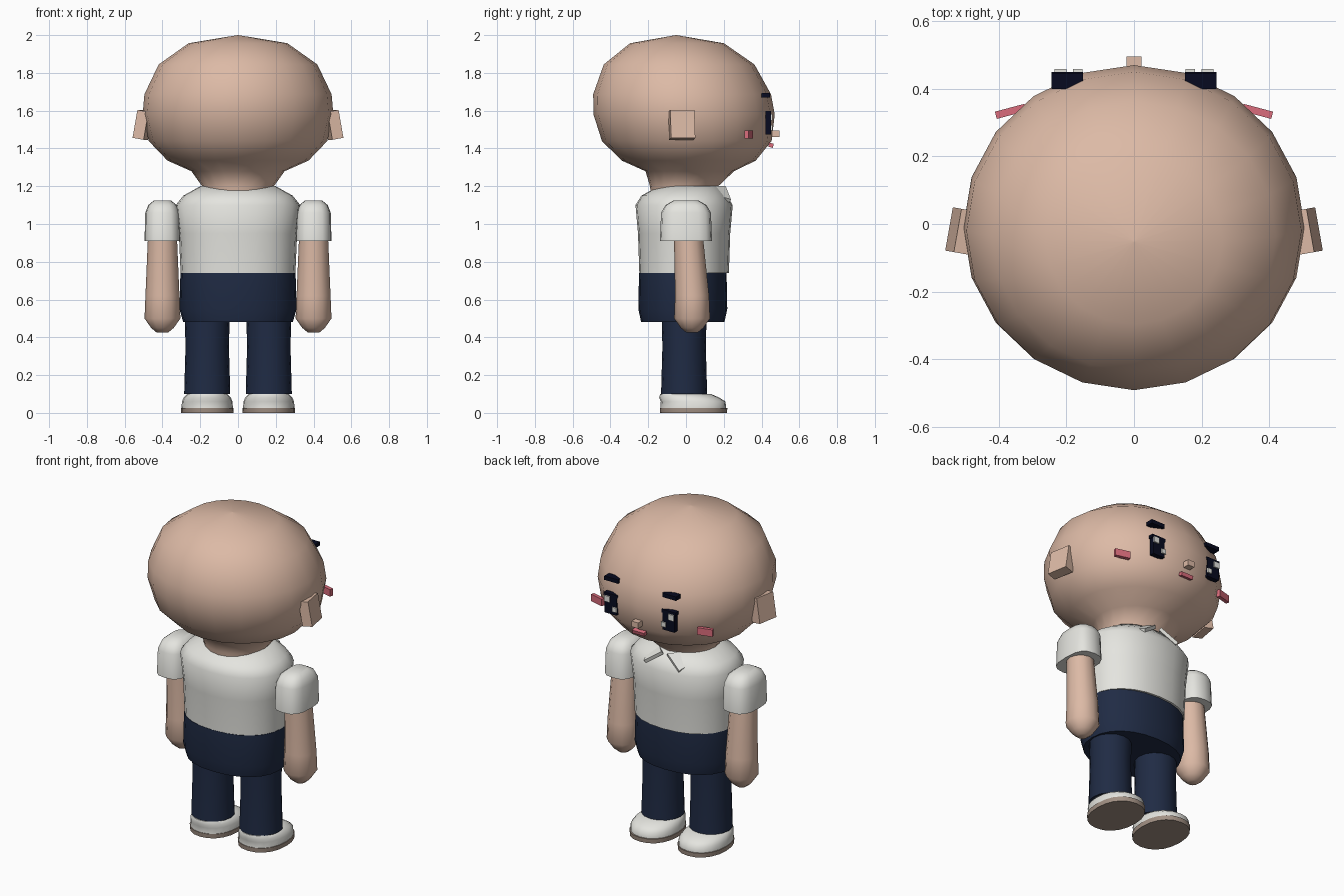
import bpy, bmesh, math
from mathutils import Matrix, Euler, Vector

default_cube = bpy.data.objects.get("Cube")
if default_cube:
    bpy.data.objects.remove(default_cube)


def material(name, red, green, blue):
    mat = bpy.data.materials.new(name)
    mat.use_nodes = True
    colour = (red, green, blue, 1)
    mat.diffuse_color = colour
    mat.node_tree.nodes["Principled BSDF"].inputs["Base Color"].default_value = colour
    return mat


skin = material("skin", 0.72, 0.49, 0.38)
white = material("off_white", 0.78, 0.78, 0.74)
navy = material("navy_cloth", 0.014, 0.024, 0.058)
ink = material("dark_ink", 0.002, 0.003, 0.014)
pink = material("pink", 0.7, 0.15, 0.2)
taupe = material("taupe_sole", 0.36, 0.28, 0.23)


def make_object(bm, name, mat, smooth=False):
    bmesh.ops.recalc_face_normals(bm, faces=bm.faces[:])
    mesh = bpy.data.meshes.new(name)
    bm.to_mesh(mesh)
    bm.free()
    mesh.materials.append(mat)
    obj = bpy.data.objects.new(name, mesh)
    bpy.context.collection.objects.link(obj)
    if smooth:
        bpy.ops.object.select_all(action='DESELECT')
        obj.select_set(True)
        bpy.context.view_layer.objects.active = obj
        bpy.ops.object.shade_smooth_by_angle(angle=math.radians(55))
    return obj


def rounded(value, power):
    """Sine or cosine reshaped for a superellipse."""
    return math.copysign(abs(value) ** (2 / power), value)


def loft(name, mat, rings, x=0, y=0, depth=1, power=2, sides=20):
    """Skin a stack of rings, each (height, half width, optional y shift)."""
    bm = bmesh.new()
    loops = []
    for z, radius, *shift in rings:
        loop = []
        for i in range(sides):
            angle = math.tau * i / sides
            across = radius * rounded(math.cos(angle), power)
            along = radius * depth * rounded(math.sin(angle), power)
            loop.append(bm.verts.new((x + across, y + along + sum(shift), z)))
        loops.append(loop)
    for lower, upper in zip(loops, loops[1:]):
        for i in range(sides):
            bm.faces.new((lower[i - 1], lower[i], upper[i], upper[i - 1]))
    bm.faces.new(loops[0])
    bm.faces.new(loops[-1])
    return make_object(bm, name, mat, smooth=True)


def box(name, mat, centre, size, turn=(0, 0, 0)):
    bm = bmesh.new()
    bmesh.ops.create_cube(bm, size=1)
    rotation = Euler([math.radians(angle) for angle in turn]).to_matrix().to_4x4()
    scale = Matrix.Diagonal((*size, 1))
    bm.transform(Matrix.Translation(Vector(centre)) @ rotation @ scale)
    return make_object(bm, name, mat)


# Head: a squarish ellipsoid leaning back at the crown, on a flared neck
head_rings = [(1.15, 0.185), (1.2, 0.19)]
for latitude in (-64, -45, -22, 0, 12, 36, 62, 90):
    angle = math.radians(latitude)
    rise = rounded(math.sin(angle), 2.3) * (0.42 if latitude > 0 else 0.33)
    radius = 0.505 * rounded(math.cos(angle), 2.3)
    head_rings.append((1.58 + rise, max(radius, 0.002), -rise / 10))
loft("head", skin, head_rings, y=-0.01, depth=0.95)

# Torso
loft("shirt", white, [(0.74, 0.304), (0.95, 0.313), (1.1, 0.33), (1.15, 0.29), (1.2, 0.2, 0.02)],
     y=-0.01, depth=0.78, power=2.2, sides=24)
loft("trouser_hips", navy, [(0.48, 0.29), (0.55, 0.31), (0.74, 0.305)],
     y=-0.017, depth=0.76, power=2.2, sides=24)

# Nose and mouth
box("nose", skin, centre=(0, 0.475, 1.478), size=(0.045, 0.04, 0.035))
box("mouth", pink, centre=(0, 0.45, 1.417), size=(0.08, 0.025, 0.022), turn=(-15, 0, 0))

for side, name in ((1, "left"), (-1, "right")):
    # Eye, lash, brow and glints share one position
    eye_x = side * 0.197
    eye_y = 0.435
    box(name + "_eye", ink, (eye_x, eye_y, 1.535), (0.08, 0.03, 0.12))
    box(name + "_eyelash", ink, (eye_x, eye_y, 1.588), (0.093, 0.03, 0.02))
    box(name + "_eyebrow", ink, (eye_x, 0.422, 1.682), (0.093, 0.045, 0.024))
    for glint, offset, z, size in (("large", 0.02, 1.565, 0.036), ("small", -0.03, 1.51, 0.028)):
        box(f"{name}_{glint}_glint", white,
            (eye_x + side * offset, eye_y + 0.019, z), (size, 0.009, size))

    # Cheek and ear
    box(name + "_cheek", pink, centre=(side * 0.365, 0.333, 1.473),
        size=(0.09, 0.022, 0.043), turn=(0, 0, -15 * side))
    box(name + "_ear", skin, centre=(side * 0.505, -0.022, 1.525),
        size=(0.06, 0.13, 0.15), turn=(0, -10 * side, 10 * side))

    # Collar flap
    bm = bmesh.new()
    corners = ((0.2, 0.02, 1.2), (0.12, 0.238, 1.13), (0.02, 0.21, 1.2))
    bm.faces.new([bm.verts.new((side * x, y, z)) for x, y, z in corners])
    collar = make_object(bm, name + "_collar", white)
    collar.modifiers.new("thickness", 'SOLIDIFY').thickness = 0.02

    # Arm ending in a rounded hand, and short sleeve
    arm_x = side * 0.4
    loft(name + "_arm", skin,
         [(0.425, 0.03), (0.45, 0.06), (0.5, 0.095), (0.62, 0.09), (0.95, 0.076, -0.02)],
         x=arm_x, y=0.032, sides=12)
    loft(name + "_sleeve", white,
         [(0.91, 0.095), (1.06, 0.091), (1.1, 0.075), (1.125, 0.045)],
         x=arm_x, depth=1.45, power=2.8, sides=16)

    # Trouser leg and shoe
    leg_x = side * 0.163
    loft(name + "_trouser_leg", navy, [(0.1, 0.122), (0.35, 0.115), (0.55, 0.12)],
         x=leg_x, y=-0.01, sides=16)
    loft(name + "_shoe_sole", taupe, [(0, 0.138), (0.027, 0.14)],
         x=leg_x, y=0.04, depth=1.28, power=2.2)
    loft(name + "_shoe", white,
         [(0.027, 0.136), (0.06, 0.134), (0.08, 0.125, -0.02), (0.1, 0.105, -0.04)],
         x=leg_x, y=0.038, depth=1.28, power=2.2)
